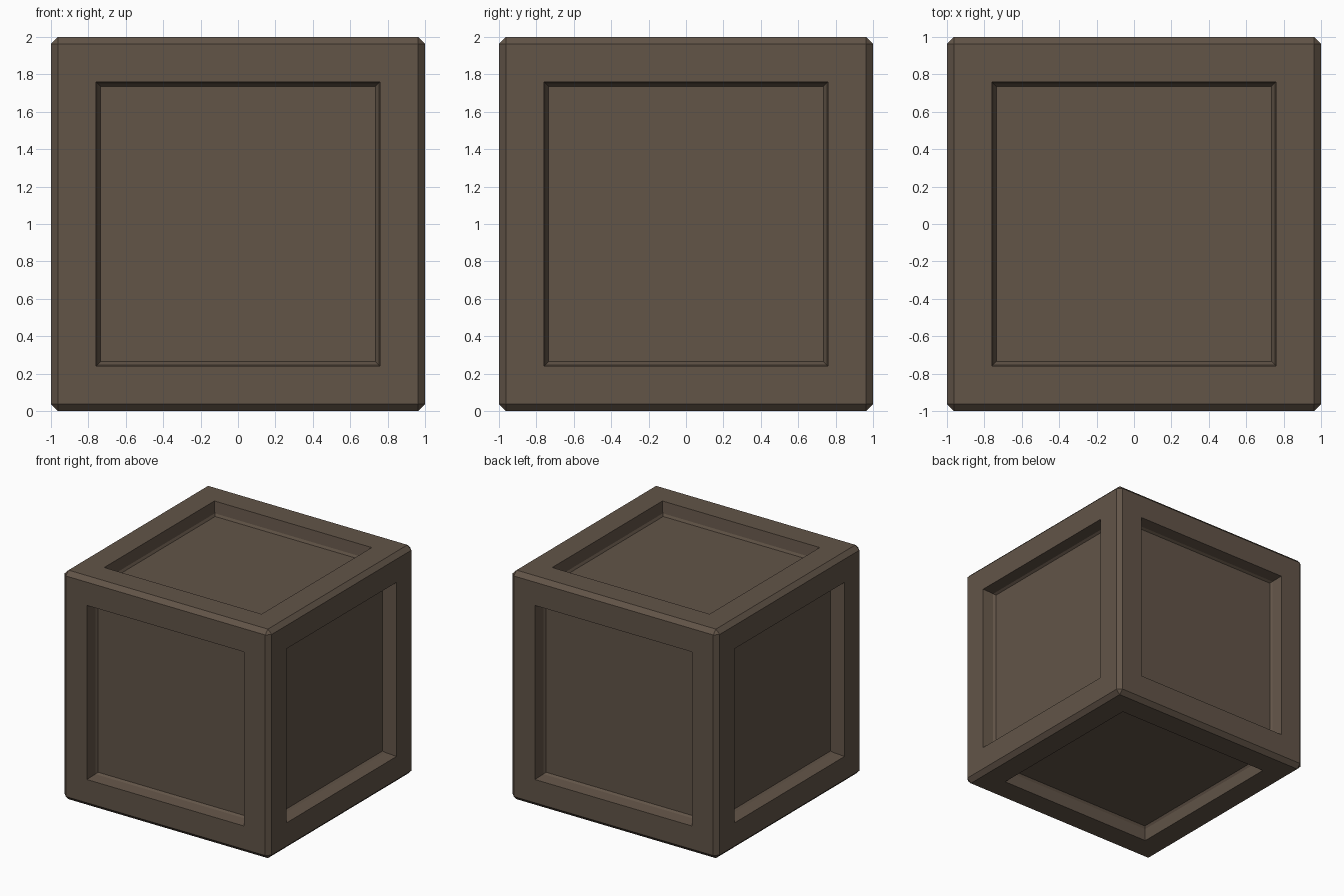
import bpy, bmesh
from mathutils import Matrix

if "Cube" in bpy.data.objects:
    bpy.data.objects.remove(bpy.data.objects["Cube"])

# One flat brown for the whole crate
brown = bpy.data.materials.new("dark_wood_brown")
brown.diffuse_color = (0.122, 0.089, 0.064, 1.0)
brown.use_nodes = True
brown.node_tree.nodes["Principled BSDF"].inputs["Base Color"].default_value = brown.diffuse_color

SIZE, CHAMFER, OPENING = 2.0, 0.037, 0.76

# Cube standing on the ground, with chamfered edges
bm = bmesh.new()
bmesh.ops.create_cube(bm, size=SIZE, matrix=Matrix.Translation((0, 0, SIZE / 2)))
bmesh.ops.bevel(bm, geom=bm.edges[:], offset=CHAMFER, offset_type='OFFSET',
                segments=1, profile=0.5, affect='EDGES')

# Recessed panel on all six sides: frame border, tapered wall, small base slope
panels = [f for f in bm.faces if f.calc_area() > 1]
border = SIZE / 2 - CHAMFER - OPENING
for thickness, depth in ((border, 0.0), (0.012, -0.10), (0.012, -0.02)):
    bmesh.ops.inset_individual(bm, faces=panels, thickness=thickness,
                               depth=depth, use_even_offset=True)

bmesh.ops.recalc_face_normals(bm, faces=bm.faces[:])
mesh = bpy.data.meshes.new("crate")
bm.to_mesh(mesh)
bm.free()
mesh.materials.append(brown)
crate = bpy.data.objects.new("crate", mesh)
bpy.context.collection.objects.link(crate)
